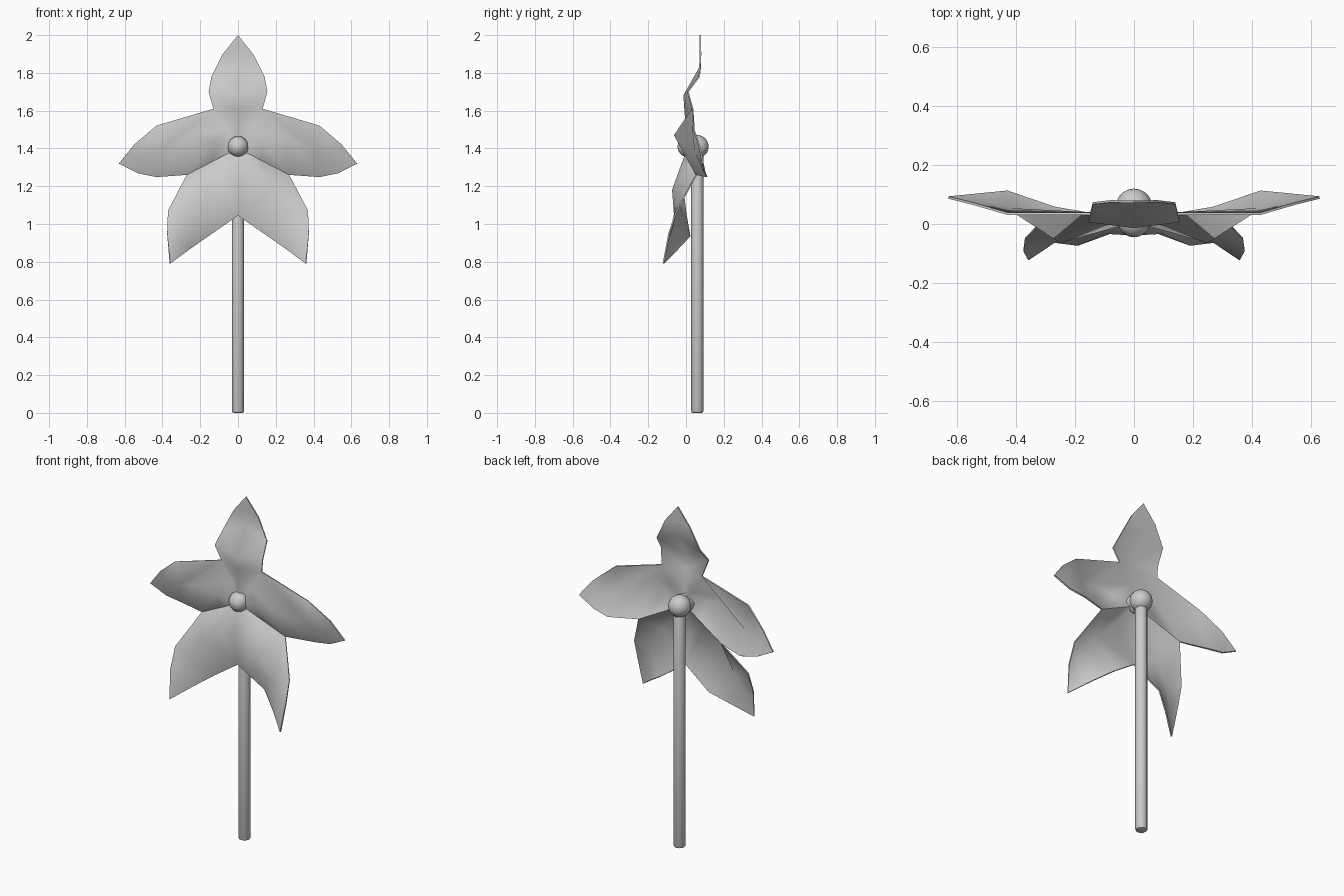
import bpy, bmesh, math

if "Cube" in bpy.data.objects:
    bpy.data.objects.remove(bpy.data.objects["Cube"])

grey = bpy.data.materials.new("plain_grey")
grey.use_nodes = True
grey.diffuse_color = (0.6, 0.6, 0.6, 1)
grey.node_tree.nodes["Principled BSDF"].inputs["Base Color"].default_value = grey.diffuse_color


def finish(obj, name, angle):
    """Name, colour and smooth-shade a part, keeping sharp edges."""
    obj.name = obj.data.name = name
    obj.data.materials.clear()
    obj.data.materials.append(grey)
    bpy.ops.object.select_all(action="DESELECT")
    obj.select_set(True)
    bpy.context.view_layer.objects.active = obj
    bpy.ops.object.convert(target="MESH")
    bpy.ops.object.shade_smooth_by_angle(angle=math.radians(angle))


def add_petal(bm, corners, root, rows, tip):
    """Skin a folded petal over cross-sections running from root to tip."""
    width = len(rows[0])
    sections = [[root] * width, *rows, [tip] * width]
    for near, far in zip(sections, sections[1:]):
        for i in range(width - 1):
            outline = dict.fromkeys((near[i], near[i + 1], far[i + 1], far[i]))
            for co in outline:
                if co not in corners:
                    corners[co] = bm.verts.new(co)
            bm.faces.new([corners[co] for co in outline])


# Shared points where neighbouring petals meet
centre = (0, .01, 1.4)
upper_valley, upper_notch = (.06, .035, 1.5), (.13, .035, 1.61)
side_valley, side_notch = (.135, .032, 1.33), (.27, .055, 1.26)

bm = bmesh.new()
corners = {}

# Top petal, half: middle fold to edge
add_petal(bm, corners, centre, [
    [(0, 0, 1.54), upper_valley],
    [(0, -.005, 1.61), upper_notch],
    [(0, -.01, 1.68), (.155, .01, 1.7)],
    [(0, .075, 1.83), (.14, .07, 1.78)],
    [(0, .075, 1.92), (.08, .077, 1.9)],
], (0, .075, 2))

# Side petal: upper edge, ridge, lower edge
add_petal(bm, corners, centre, [
    [upper_valley, (.125, -.025, 1.435), side_valley],
    [upper_notch, (.25, -.06, 1.47), side_notch],
    [(.43, .035, 1.52), (.42, .05, 1.38), (.43, .11, 1.25)],
    [(.55, .07, 1.42), (.53, .075, 1.35), (.53, .1, 1.27)],
], (.63, .09, 1.32))

# Lower petal: outer edge, ridge, inner edge
add_petal(bm, corners, centre, [
    [side_valley, (.095, -.03, 1.29), (0, -.035, 1.2)],
    [side_notch, (.19, -.07, 1.18), (0, 0, 1.045)],
    [(.37, -.05, 1.07), (.27, -.06, 1.05), (.16, .02, .935)],
    [(.375, -.09, .95), (.315, -.09, .92), (.26, -.045, .865)],
], (.36, -.12, .79))

# Mirror the half into one thin sheet
bmesh.ops.recalc_face_normals(bm, faces=bm.faces)
mesh = bpy.data.meshes.new("petals")
bm.to_mesh(mesh)
bm.free()
petals = bpy.data.objects.new("petals", mesh)
bpy.context.collection.objects.link(petals)
petals.modifiers.new("mirror", "MIRROR").use_axis[0] = True
sheet = petals.modifiers.new("thickness", "SOLIDIFY")
sheet.thickness = 0.008
sheet.offset = 0
finish(petals, "petals", 65)

# Stick with softened ends
bpy.ops.mesh.primitive_cylinder_add(vertices=12, radius=.033, depth=1.4, location=(0, .06, .7))
stick = bpy.context.object
bevel = stick.modifiers.new("rounded_ends", "BEVEL")
bevel.width = 0.01
bevel.segments = 2
bevel.limit_method = "ANGLE"
bevel.angle_limit = math.radians(50)
finish(stick, "stick", 40)

# Hub beads in front of and behind the petals
for name, radius, y in (("front_bead", .056, .011), ("back_bead", .062, .058)):
    bpy.ops.mesh.primitive_uv_sphere_add(segments=16, ring_count=10, radius=radius,
                                         location=(0, y, 1.41), rotation=(math.pi / 2, 0, 0))
    finish(bpy.context.object, name, 60)
